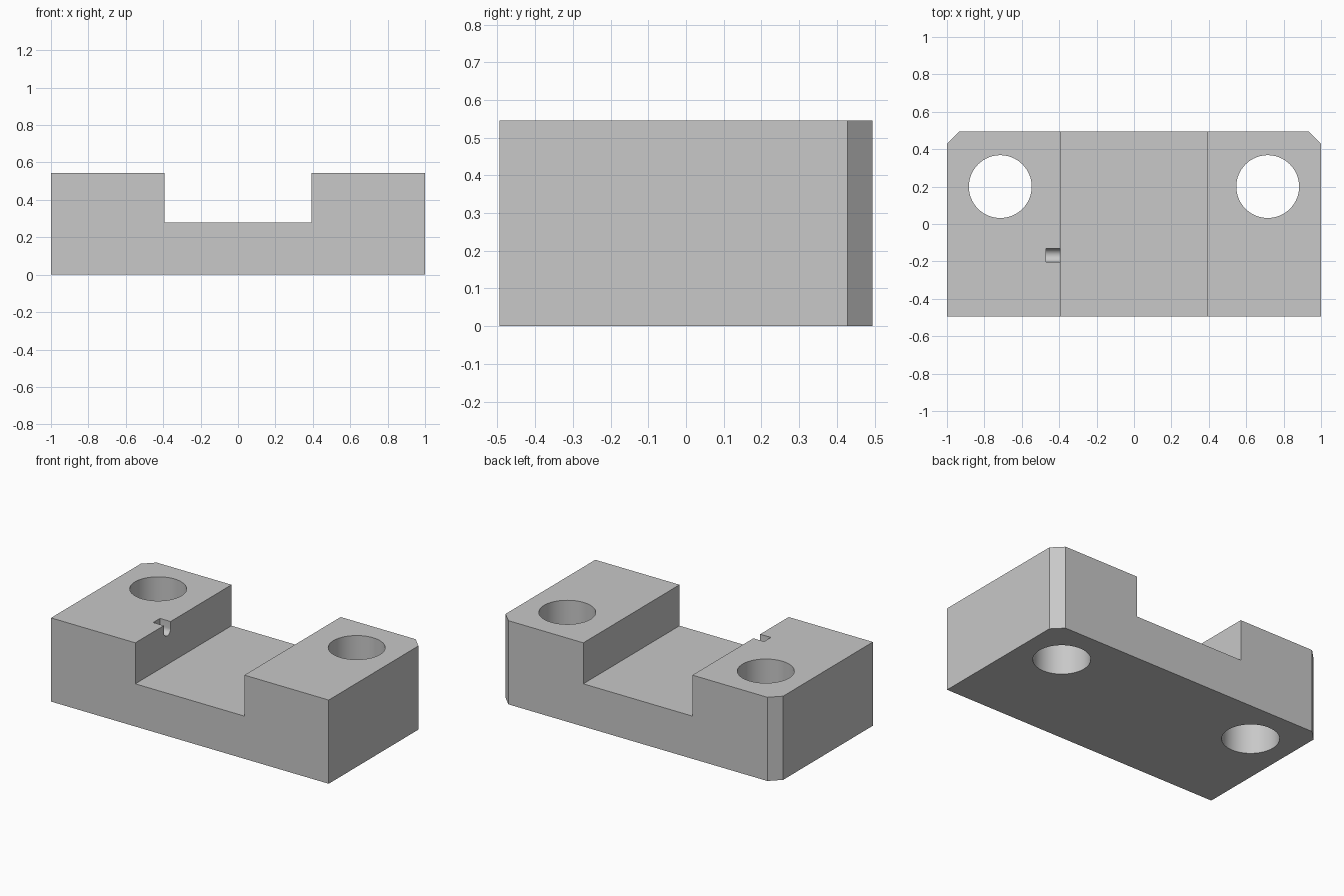
import bpy, bmesh, math
from mathutils import Vector

HALF_X, HALF_Y, HEIGHT = 1.0, 0.495, 0.545
CHAMFER = 0.067
CHANNEL_X, CHANNEL_Z = 0.393, 0.278
HOLE_X, HOLE_Y, HOLE_R = 0.715, 0.2, 0.168

cube = bpy.data.objects.get("Cube")
if cube:
    bpy.data.objects.remove(cube, do_unlink=True)

grey = bpy.data.materials.new("plain_grey")
grey.use_nodes = True
colour = (0.58, 0.58, 0.58, 1)
grey.diffuse_color = colour
grey.node_tree.nodes["Principled BSDF"].inputs["Base Color"].default_value = colour


def prism(name, outline, direction):
    """Extrude a closed outline of 3D points along a direction."""
    bm = bmesh.new()
    face = bm.faces.new([bm.verts.new(p) for p in outline])
    moved = bmesh.ops.extrude_face_region(bm, geom=[face])["geom"]
    bmesh.ops.translate(bm, vec=Vector(direction),
                        verts=[v for v in moved if isinstance(v, bmesh.types.BMVert)])
    bmesh.ops.recalc_face_normals(bm, faces=bm.faces)
    mesh = bpy.data.meshes.new(name)
    bm.to_mesh(mesh)
    bm.free()
    mesh.materials.append(grey)
    obj = bpy.data.objects.new(name, mesh)
    bpy.context.collection.objects.link(obj)
    return obj


def cut(target, cutter):
    """Subtract the cutter from the target and remove it."""
    cutter.hide_render = True
    mod = target.modifiers.new(cutter.name, 'BOOLEAN')
    mod.operation, mod.solver, mod.object = 'DIFFERENCE', 'EXACT', cutter
    bpy.context.view_layer.objects.active = target
    bpy.ops.object.modifier_apply(modifier=mod.name)
    bpy.data.objects.remove(cutter, do_unlink=True)


# Block with two chamfered back corners
right_side = [(HALF_X, -HALF_Y), (HALF_X, HALF_Y - CHAMFER), (HALF_X - CHAMFER, HALF_Y)]
outline = right_side + [(-x, y) for x, y in reversed(right_side)]
block = prism("mounting_block", [(x, y, 0) for x, y in outline], (0, 0, HEIGHT))

# Wide channel from front to back
channel = [(-CHANNEL_X, -1, CHANNEL_Z), (CHANNEL_X, -1, CHANNEL_Z),
           (CHANNEL_X, -1, 1), (-CHANNEL_X, -1, 1)]
cut(block, prism("channel_cutter", channel, (0, 2, 0)))

# Through holes
for side in (-1, 1):
    ring = [(side * HOLE_X + HOLE_R * math.cos(a), HOLE_Y + HOLE_R * math.sin(a), -0.1)
            for a in (math.tau * i / 64 for i in range(64))]
    cut(block, prism("hole_cutter", ring, (0, 0, 1)))

# Small round-bottomed notch in the channel wall
notch_x, notch_y, notch_r = -0.47, -0.167, 0.035
bottom = [(notch_x, notch_y + notch_r * math.cos(a), HEIGHT - 0.045 - notch_r * math.sin(a))
          for a in (math.pi * i / 16 for i in range(17))]
top = [(notch_x, notch_y - notch_r, 0.7), (notch_x, notch_y + notch_r, 0.7)]
cut(block, prism("notch_cutter", bottom + top, (0.2, 0, 0)))

# Smooth hole walls, sharp edges elsewhere
bpy.ops.object.select_all(action='DESELECT')
block.select_set(True)
bpy.context.view_layer.objects.active = block
bpy.ops.object.shade_smooth_by_angle(angle=math.radians(30))
